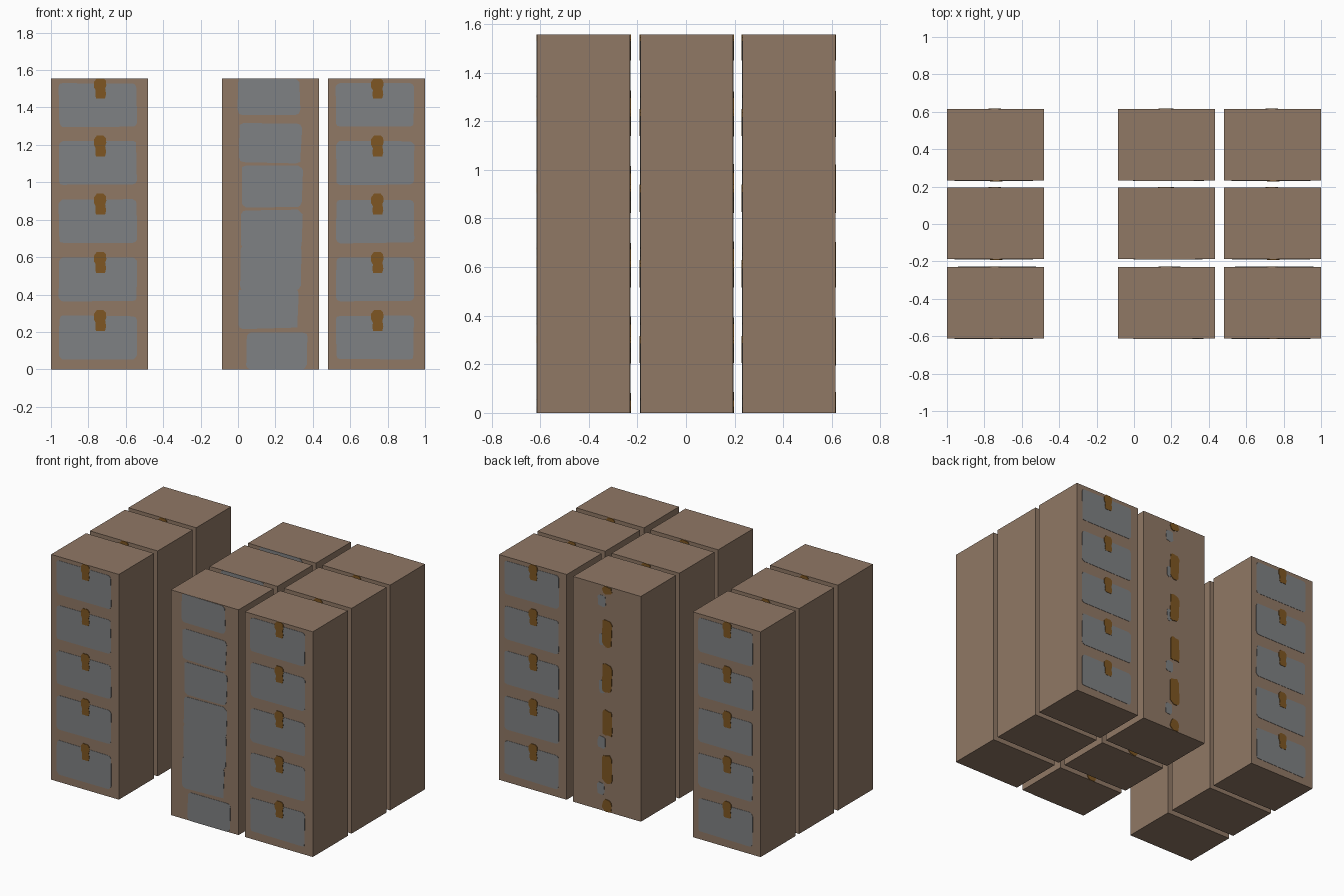
import bpy, bmesh, random

if "Cube" in bpy.data.objects:
    bpy.data.objects.remove(bpy.data.objects["Cube"])

random.seed(4)
W, D, H = 0.518, 0.382, 1.556
COLS = [-1.0, -0.085, 0.482]          # left edge of each column
ROWS = [-0.612, -0.188, 0.232]        # front edge of each row


def material(name, rgb):
    m = bpy.data.materials.new(name)
    lin = [((c / 255 + 0.055) / 1.055) ** 2.4 for c in rgb]
    m.diffuse_color = (*lin, 1)
    m.use_nodes = True
    m.node_tree.nodes["Principled BSDF"].inputs["Base Color"].default_value = m.diffuse_color
    return m


BROWN = material("brown wood", (144, 120, 101))
GREY = material("grey panel", (127, 129, 131))
BRASS = material("dark brass", (126, 86, 34))


def make_object(name, bm, mat):
    me = bpy.data.meshes.new(name)
    bm.to_mesh(me)
    bm.free()
    me.materials.append(mat)
    ob = bpy.data.objects.new(name, me)
    bpy.context.collection.objects.link(ob)


def outline(u0, u1, v0, v1, r, wobble=0.0):
    """Rectangle with softened corners, clipped to the cabinet face."""
    k = r * 0.3
    pts = [(u0 + r, v0), (u1 - r, v0), (u1 - k, v0 + k), (u1, v0 + r),
           (u1, v1 - r), (u1 - k, v1 - k), (u1 - r, v1),
           (u0 + r, v1), (u0 + k, v1 - k), (u0, v1 - r),
           (u0, v0 + r), (u0 + k, v0 + k)]
    j = lambda: random.uniform(-wobble, wobble)
    return [(u + j(), min(H, max(0, v + j()))) for u, v in pts]


def handle(u, v0, v1):
    """Small pull, a bit wider at its top."""
    shape = [(-.022, 0), (.026, 0), (.032, .2), (.027, .5), (.033, .65),
             (.031, .88), (.018, 1), (-.018, 1), (-.033, .82), (-.033, .55),
             (-.024, .4), (-.026, .15)]
    return [(u + a, v0 + b * (v1 - v0)) for a, b in shape]


def plates(name, shapes, mat, x, y, back, depth):
    """Thin plates on a front or back face; u runs right as the viewer sees it."""
    bm = bmesh.new()
    for pts in shapes:
        def place(u, v, d):
            return (x + W - u, y + D + d, v) if back else (x + u, y - d, v)
        outer = [bm.verts.new(place(u, v, depth)) for u, v in pts]
        inner = [bm.verts.new(place(u, v, 0)) for u, v in pts]
        bm.faces.new(outer)
        n = len(pts)
        for i in range(n):
            k = (i + 1) % n
            bm.faces.new((outer[i], inner[i], inner[k], outer[k]))
    make_object(name, bm, mat)


def body(x, y):
    bm = bmesh.new()
    bmesh.ops.create_cube(bm, size=1)
    for v in bm.verts:
        v.co = (x + (v.co.x + .5) * W, y + (v.co.y + .5) * D, (v.co.z + .5) * H)
    make_object("cabinet_body", bm, BROWN)


# Label patches on the front of the middle column (x0, x1, z0, z1)
PATCHES = [(.0, .33, 1.36, 1.556), (.005, .338, 1.105, 1.315),
           (.017, .345, .87, 1.085), (.02, .345, .64, .85),
           (.01, .335, .42, .66), (.0, .322, .218, .43),
           (.045, .37, 0, .2)]
# Latches on the back of the middle column (z0, z1)
LATCHES = [(0, .08), (.2, .39), (.525, .70), (.823, 1.017),
           (1.14, 1.32), (1.50, 1.556)]
# Grey flecks beside the latches (u0, u1, z0, z1)
FLECKS = [(.19, .25, 1.41, 1.49), (.2, .235, 1.14, 1.22),
          (.2, .24, .81, .9), (.19, .25, .43, .51), (.185, .24, .11, .19)]

for c, x in enumerate(COLS):
    for y in ROWS:
        body(x, y)
        if c != 1:
            # drawers on both faces of the outer columns
            zs = [.311 * i for i in range(5)]
            for back in (False, True):
                fronts = [outline(.043, .458, z + .054, z + .286, .02, .003) for z in zs]
                pulls = [handle(.263, z + .205, min(H, z + .317)) for z in zs]
                plates("drawer_fronts", fronts, GREY, x, y, back, .002)
                plates("drawer_handles", pulls, BRASS, x, y, back, .004)
        else:
            labels = [outline(a + .085, b + .085, z0, z1, .025, .005)
                      for a, b, z0, z1 in PATCHES]
            plates("front_labels", labels, GREY, x, y, False, .002)
            flecks = [outline(a, b, z0, z1, .015, .004) for a, b, z0, z1 in FLECKS]
            plates("back_flecks", flecks, GREY, x, y, True, .002)
            latches = [outline(.225, .298, z0, z1, .024, .006) for z0, z1 in LATCHES]
            plates("back_latches", latches, BRASS, x, y, True, .004)
